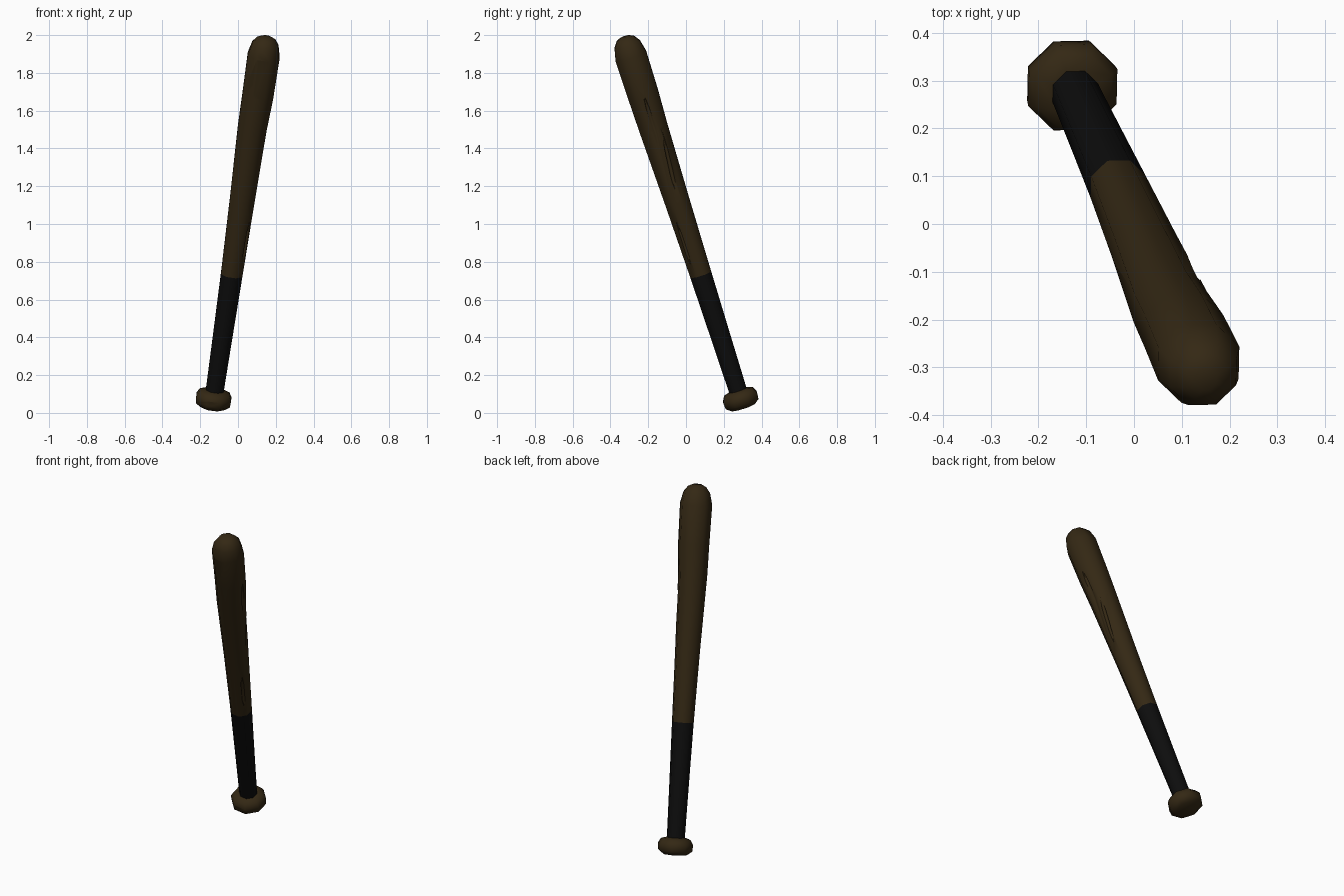
import bpy, bmesh, math
from mathutils import Vector, Matrix

if "Cube" in bpy.data.objects:
    bpy.data.objects.remove(bpy.data.objects["Cube"])

SIDES = 8
BASE = Vector((-0.136, 0.303, 0.03))             # centre of the bottom face
AXIS = Vector((0.146, -0.32, 1.0)).normalized()  # leaning direction
TILT = Matrix.Translation(BASE) @ Vector((0, 0, 1)).rotation_difference(AXIS).to_matrix().to_4x4()


def material(name, rgb):
    m = bpy.data.materials.new(name)
    m.diffuse_color = (*rgb, 1)
    m.use_nodes = True
    m.node_tree.nodes["Principled BSDF"].inputs["Base Color"].default_value = m.diffuse_color
    return m


wood = material("dark_wood", (0.034, 0.021, 0.007))
tape = material("black_tape", (0.004, 0.004, 0.004))


def add_object(name, bm, mat):
    bmesh.ops.recalc_face_normals(bm, faces=bm.faces)
    me = bpy.data.meshes.new(name)
    bm.to_mesh(me)
    bm.free()
    ob = bpy.data.objects.new(name, me)
    bpy.context.collection.objects.link(ob)
    if mat:
        me.materials.append(mat)
    ob.matrix_world = TILT
    return ob


def turned(name, profile, mat):
    """Closed eight-sided turned part; profile rows are (height, radius, side shift)."""
    bm = bmesh.new()
    rings = []
    for h, r, s in profile:
        ring = []
        for i in range(SIDES):
            a = math.tau * (i + 0.5) / SIDES
            ring.append(bm.verts.new((r * math.cos(a) + s * 0.91, r * math.sin(a) + s * 0.41, h)))
        rings.append(ring)
    for a, b in zip(rings, rings[1:]):
        for i in range(SIDES):
            j = (i + 1) % SIDES
            bm.faces.new((a[i], a[j], b[j], b[i]))
    bm.faces.new(rings[0][::-1])
    bm.faces.new(rings[-1])
    return add_object(name, bm, mat)


def gouge(target, h, radius, angle, length, width, depth, lean=0.0):
    """Cut a splinter-shaped notch into the surface."""
    bm = bmesh.new()
    bmesh.ops.create_icosphere(bm, subdivisions=1, radius=1)
    a = math.radians(angle)
    bm.transform(Matrix.Rotation(a, 4, 'Z') @ Matrix.Translation((radius, 0, h))
                 @ Matrix.Rotation(lean, 4, 'X') @ Matrix.Diagonal((depth, width, length, 1)))
    cutter = add_object("gouge_cutter", bm, None)
    cutter.hide_render = True
    cutter.hide_viewport = True
    mod = target.modifiers.new("gouge", 'BOOLEAN')
    mod.operation = 'DIFFERENCE'
    mod.solver = 'EXACT'
    mod.object = cutter


# End knob
knob = turned("knob", [(0, 0.068, 0), (0.022, 0.098, 0), (0.058, 0.101, 0),
                       (0.085, 0.085, 0), (0.096, 0.05, 0)], wood)
# Taped grip
grip = turned("grip", [(0.08, 0.051, 0), (0.4, 0.056, 0), (0.745, 0.062, 0)], tape)
# Barrel with rounded tip
barrel = turned("barrel", [(0.745, 0.062, 0), (1.15, 0.071, -0.002), (1.57, 0.083, -0.005),
                           (1.75, 0.089, 0), (1.97, 0.092, 0), (2.035, 0.076, 0),
                           (2.067, 0.052, 0), (2.08, 0.025, 0)], wood)

# Splits in the wood
gouge(barrel, 1.62, 0.080, 2, 0.16, 0.012, 0.014, 0.0)
gouge(barrel, 1.36, 0.072, 18, 0.20, 0.012, 0.014, -0.09)
gouge(barrel, 1.88, 0.086, -107, 0.11, 0.018, 0.014, 0.05)
gouge(barrel, 0.93, 0.063, -35, 0.14, 0.010, 0.012, 0.0)
gouge(barrel, 1.12, 0.067, 200, 0.10, 0.014, 0.012, 0.0)
gouge(knob, 0.045, 0.095, -100, 0.012, 0.035, 0.014, 0.0)

# Smooth shading with sharp creases kept
for ob in (knob, grip, barrel):
    bpy.ops.object.select_all(action='DESELECT')
    bpy.context.view_layer.objects.active = ob
    ob.select_set(True)
    for mod in list(ob.modifiers):
        bpy.ops.object.modifier_apply(modifier=mod.name)
    bpy.ops.object.shade_smooth_by_angle(angle=math.radians(50))
